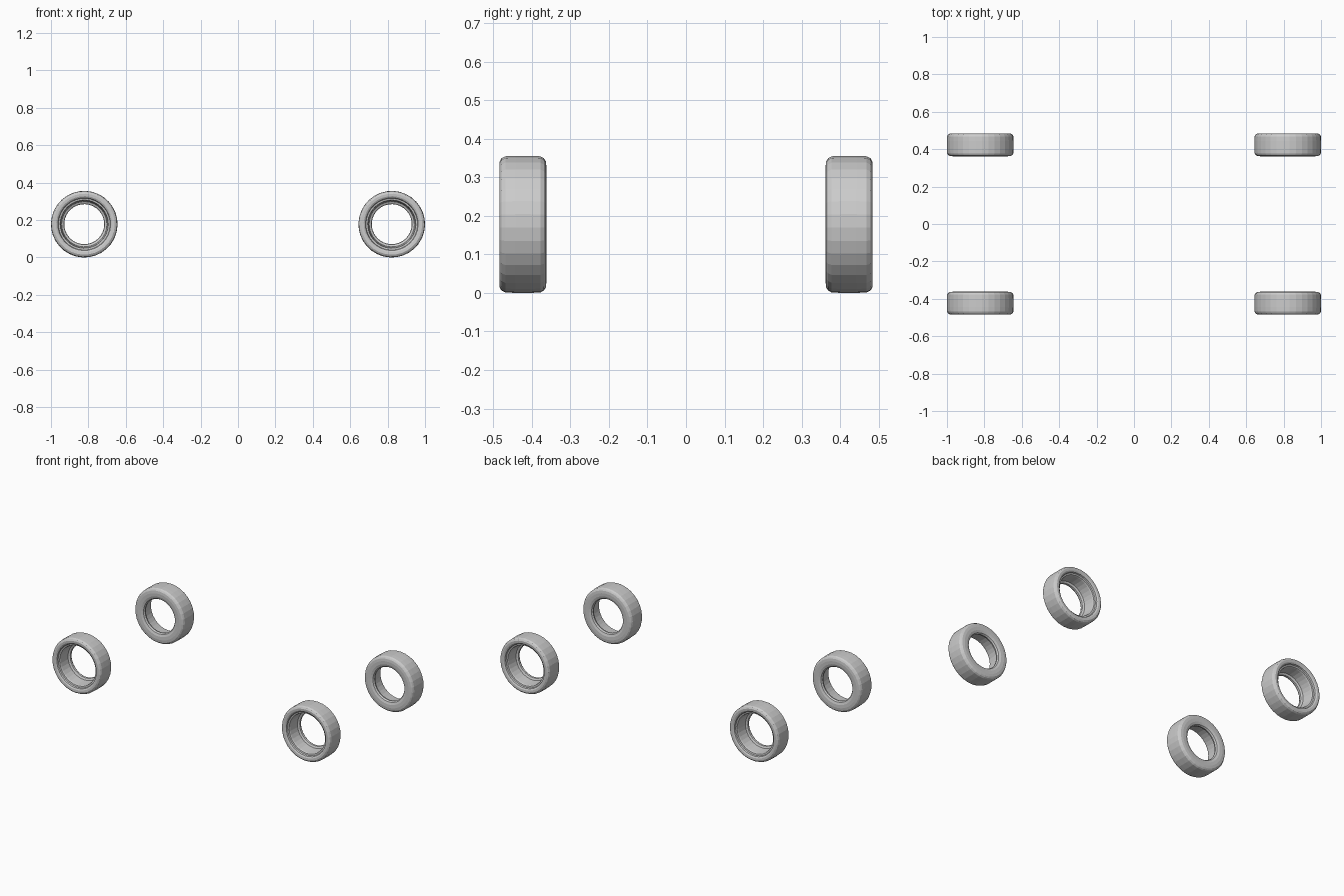
import bpy, bmesh, math

if "Cube" in bpy.data.objects:
    bpy.data.objects.remove(bpy.data.objects["Cube"])

SEGMENTS = 32
RADIUS = 0.178
# Closed tyre section: (radius, offset along axle), positive offset faces outward
PROFILE = [
    (0.164, -0.059), (0.172, -0.054), (0.177, -0.045), (0.178, -0.020),
    (0.178, 0.020), (0.177, 0.046), (0.172, 0.056), (0.163, 0.061),
    (0.150, 0.060), (0.141, 0.055), (0.138, 0.046), (0.129, 0.044),
    (0.126, 0.036), (0.121, -0.030), (0.109, -0.036), (0.107, -0.046),
    (0.113, -0.055), (0.128, -0.060), (0.148, -0.061),
]


def tyre(name, x, y):
    side = 1 if y > 0 else -1
    bm = bmesh.new()
    rings = []
    for i in range(SEGMENTS):
        a = math.tau * i / SEGMENTS + math.radians(8.5)
        rings.append([bm.verts.new((r * math.cos(a), t * side, r * math.sin(a)))
                      for r, t in PROFILE])
    n = len(PROFILE)
    for i in range(SEGMENTS):
        a, b = rings[i], rings[(i + 1) % SEGMENTS]
        for j in range(n):
            k = (j + 1) % n
            bm.faces.new((a[j], a[k], b[k], b[j]))
    bmesh.ops.recalc_face_normals(bm, faces=bm.faces)
    mesh = bpy.data.meshes.new(name)
    bm.to_mesh(mesh)
    bm.free()
    obj = bpy.data.objects.new(name, mesh)
    obj.location = (x, y, RADIUS)
    bpy.context.collection.objects.link(obj)


# Four tyres, deep opening facing outward
for end, x in (("left", -0.822), ("right", 0.822)):
    for row, y in (("front", -0.423), ("back", 0.423)):
        tyre(f"{row}_{end}_tyre", x, y)
